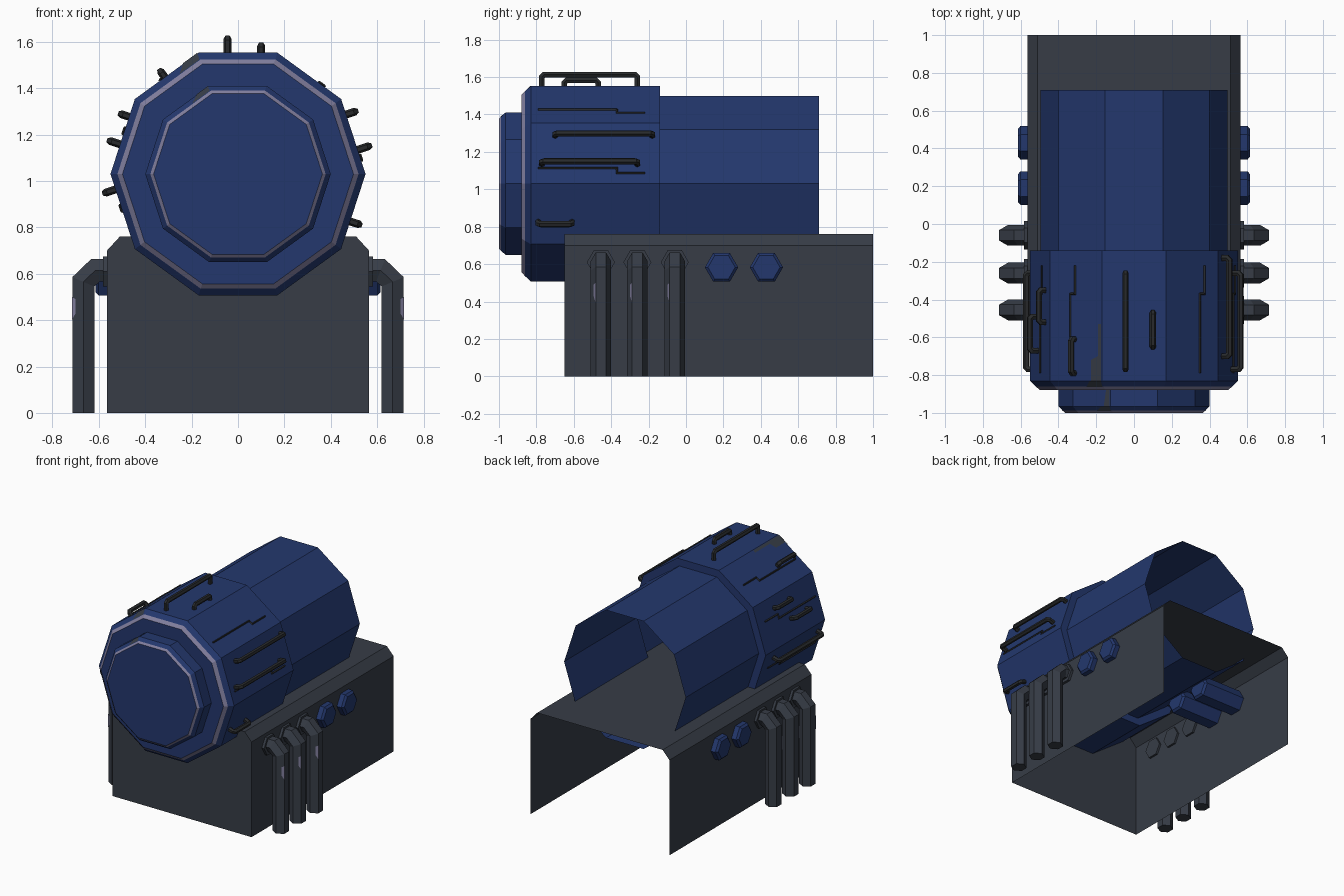
import bpy, bmesh, math
from mathutils import Vector

if "Cube" in bpy.data.objects:
    bpy.data.objects.remove(bpy.data.objects["Cube"])

def material(name, rgb):
    m = bpy.data.materials.new(name)
    m.diffuse_color = (*rgb, 1)
    m.use_nodes = True
    m.node_tree.nodes["Principled BSDF"].inputs["Base Color"].default_value = m.diffuse_color
    return m

BLUE = material("navy blue", (0.017, 0.039, 0.155))
GREY = material("slate grey", (0.038, 0.046, 0.062))
DARK = material("dark iron", (0.021, 0.023, 0.025))
WORN = material("worn lavender edge", (0.22, 0.21, 0.34))

def finish(name, bm, *mats, recalc=True):
    if recalc:
        bmesh.ops.recalc_face_normals(bm, faces=bm.faces[:])
    me = bpy.data.meshes.new(name)
    bm.to_mesh(me)
    bm.free()
    for m in mats:
        me.materials.append(m)
    ob = bpy.data.objects.new(name, me)
    bpy.context.collection.objects.link(ob)
    return ob

CZ = 1.03      # height of the barrel axis
APO = 0.523    # distance from axis to a front barrel facet

def lathe(name, profile, worn_step):
    """Ten-sided body along y from (radius, y) pairs, capped at the last pair."""
    bm = bmesh.new()
    rings = []
    for r, y in profile:
        rings.append([bm.verts.new((r * math.cos(math.radians(36 * i)), y,
                                    CZ + r * math.sin(math.radians(36 * i)))) for i in range(10)])
    for k in range(len(rings) - 1):
        for i in range(10):
            j = (i + 1) % 10
            f = bm.faces.new((rings[k][i], rings[k][j], rings[k + 1][j], rings[k + 1][i]))
            f.material_index = int(k == worn_step)
    bm.faces.new(rings[-1])
    return finish(name, bm, BLUE, WORN)

def tube(name, path, plane_normal, r, sides, mat):
    """Mitred prism swept along a flat path."""
    n = Vector(plane_normal).normalized()
    pts = [Vector(p) for p in path]
    bm = bmesh.new()
    rings = []
    for i, p in enumerate(pts):
        d0 = (p - pts[i - 1]).normalized() if i else (pts[1] - p).normalized()
        d1 = (pts[i + 1] - p).normalized() if i < len(pts) - 1 else d0
        side = (d0 + d1).normalized().cross(n)
        side /= max(0.3, side.dot(d0.cross(n)))
        rings.append([bm.verts.new(p + r * (n * math.cos(a) + side * math.sin(a)))
                      for a in (math.tau * k / sides for k in range(sides))])
    for a, b in zip(rings, rings[1:]):
        for k in range(sides):
            j = (k + 1) % sides
            bm.faces.new((a[k], a[j], b[j], b[k]))
    bm.faces.new(rings[0])
    bm.faces.new(rings[-1])
    return finish(name, bm, mat)

def on_facet(angle, t, y, apo=APO):
    """Point on a barrel facet: facet angle, sideways offset, y, axis distance."""
    c, s = math.cos(math.radians(angle)), math.sin(math.radians(angle))
    return Vector((apo * c - t * s, y, CZ + apo * s + t * c))

def plate(name, points, outward, mat):
    bm = bmesh.new()
    f = bm.faces.new([bm.verts.new(p) for p in points])
    f.normal_update()
    if f.normal.dot(Vector(outward)) < 0:
        f.normal_flip()
    return finish(name, bm, mat, recalc=False)

# Barrel: open rear tube, wider front drum with worn rim, and front lid
lathe("barrel", [(0.494, 0.71), (0.494, -0.14), (0.55, -0.14), (0.55, -0.83),
                 (0.52, -0.86), (0.498, -0.88)], 4)
lathe("barrel_lid", [(0.40, -0.87), (0.40, -0.965), (0.378, -0.988), (0.364, -1.0)], 2)

# Base: chamfered housing, closed at the front, open behind and below
bm = bmesh.new()
outline = [(-0.565, 0), (-0.565, 0.70), (-0.51, 0.76), (0.51, 0.76), (0.565, 0.70), (0.565, 0)]
front = [bm.verts.new((x, -0.65, z)) for x, z in outline]
back = [bm.verts.new((x, 1.0, z)) for x, z in outline]
for i in range(5):
    bm.faces.new((front[i], front[i + 1], back[i + 1], back[i]))
bm.faces.new(front)
finish("base_housing", bm, GREY)

# Side fittings, mirrored left and right
for s, label in ((1, "right"), (-1, "left")):
    for i, y in enumerate((-0.455, -0.26, -0.06)):
        # exhaust pipe with elbow, wall flange and worn patch
        tube(f"{label}_pipe_{i+1}", [(s * 0.55, y, 0.615), (s * 0.615, y, 0.615),
             (s * 0.667, y, 0.565), (s * 0.667, y, 0)], (0, 1, 0), 0.055, 6, GREY)
        tube(f"{label}_pipe_flange_{i+1}", [(s * 0.55, y, 0.61), (s * 0.583, y, 0.61)],
             (0, 1, 0), 0.075, 6, GREY)
        a, b = (0.7165, y - 0.030), (0.700, y - 0.0395)
        plate(f"{label}_pipe_wear_{i+1}", [(s * a[0], a[1], 0.50), (s * b[0], b[1], 0.49),
              (s * b[0], b[1], 0.43), (s * a[0], a[1], 0.40)], (s, -1, 0), WORN)
    # large hexagonal bolts that run into the housing
    for i, y in enumerate((0.19, 0.43)):
        bolt = tube(f"{label}_bolt_{i+1}", [(s * 0.22, y, 0.583), (s * 0.615, y, 0.583)],
                    (0, 1, 0), 0.089, 6, BLUE)
        bev = bolt.modifiers.new("edge", 'BEVEL')
        bev.width = 0.014
        bev.segments = 1
        bev.limit_method = 'ANGLE'
        bev.angle_limit = math.radians(70)

# Grab handles: facet angle, sideways offset, y start, y end, stand-off
handles = [(90, 0.045, -0.77, -0.26, 0.06), (90, -0.10, -0.65, -0.47, 0.03),
           (18, 0.10, -0.70, -0.18, 0.04), (18, -0.06, -0.77, -0.26, 0.05),
           (-18, -0.045, -0.79, -0.61, 0.04), (126, 0.01, -0.79, -0.61, 0.03),
           (162, -0.09, -0.52, -0.35, 0.035), (162, 0.035, -0.67, -0.49, 0.045),
           (198, -0.10, -0.77, -0.26, 0.045)]
for i, (ang, t, y0, y1, h) in enumerate(handles):
    path = [on_facet(ang, t, y, APO + d) for y, d in
            ((y0, -0.01), (y0, h - 0.012), (y0 + 0.012, h), (y1 - 0.012, h),
             (y1, h - 0.012), (y1, -0.01))]
    across = on_facet(ang, 1, 0) - on_facet(ang, 0, 0)
    tube(f"grab_handle_{i+1}", path, across, 0.017, 6, DARK)

# Thin stepped cables lying on the drum: facet angle, offset, step
cables = [(54, -0.05, -0.03), (18, -0.083, -0.027), (126, 0.035, -0.03),
          (162, -0.01, -0.03), (198, 0.0, -0.03)]
for i, (ang, t, step) in enumerate(cables):
    path = [on_facet(ang, u, y, APO + 0.003) for u, y in
            ((t, -0.79), (t, -0.37), (t + step, -0.369), (t + step, -0.22))]
    outward = on_facet(ang, 0, 0, 1) - on_facet(ang, 0, 0, 0)
    tube(f"stepped_cable_{i+1}", path, outward, 0.006, 4, DARK)

# Scraped paint on the upper left of the drum and lid
out = on_facet(126, 0, 0, 1) - on_facet(126, 0, 0, 0)
scrapes = {
    "drum_scrape": [(-0.165, -0.53, 0.526), (-0.145, -0.53, 0.526), (-0.145, -0.70, 0.526),
                    (-0.10, -0.72, 0.526), (-0.10, -0.83, 0.526), (-0.165, -0.83, 0.526)],
    "drum_rim_scrape": [(-0.165, -0.832, 0.526), (-0.155, -0.863, 0.497),
                        (-0.05, -0.863, 0.497), (-0.09, -0.832, 0.526)],
    "lid_scrape": [(-0.118, -0.88, 0.383), (-0.118, -0.965, 0.383),
                   (-0.08, -0.965, 0.383), (-0.095, -0.88, 0.383)],
    "lid_rim_scrape": [(-0.118, -0.967, 0.383), (-0.112, -0.991, 0.362),
                       (-0.02, -0.991, 0.362), (-0.06, -0.967, 0.383)],
}
for name, pts in scrapes.items():
    plate(name, [on_facet(126, *p) for p in pts], out, GREY)
